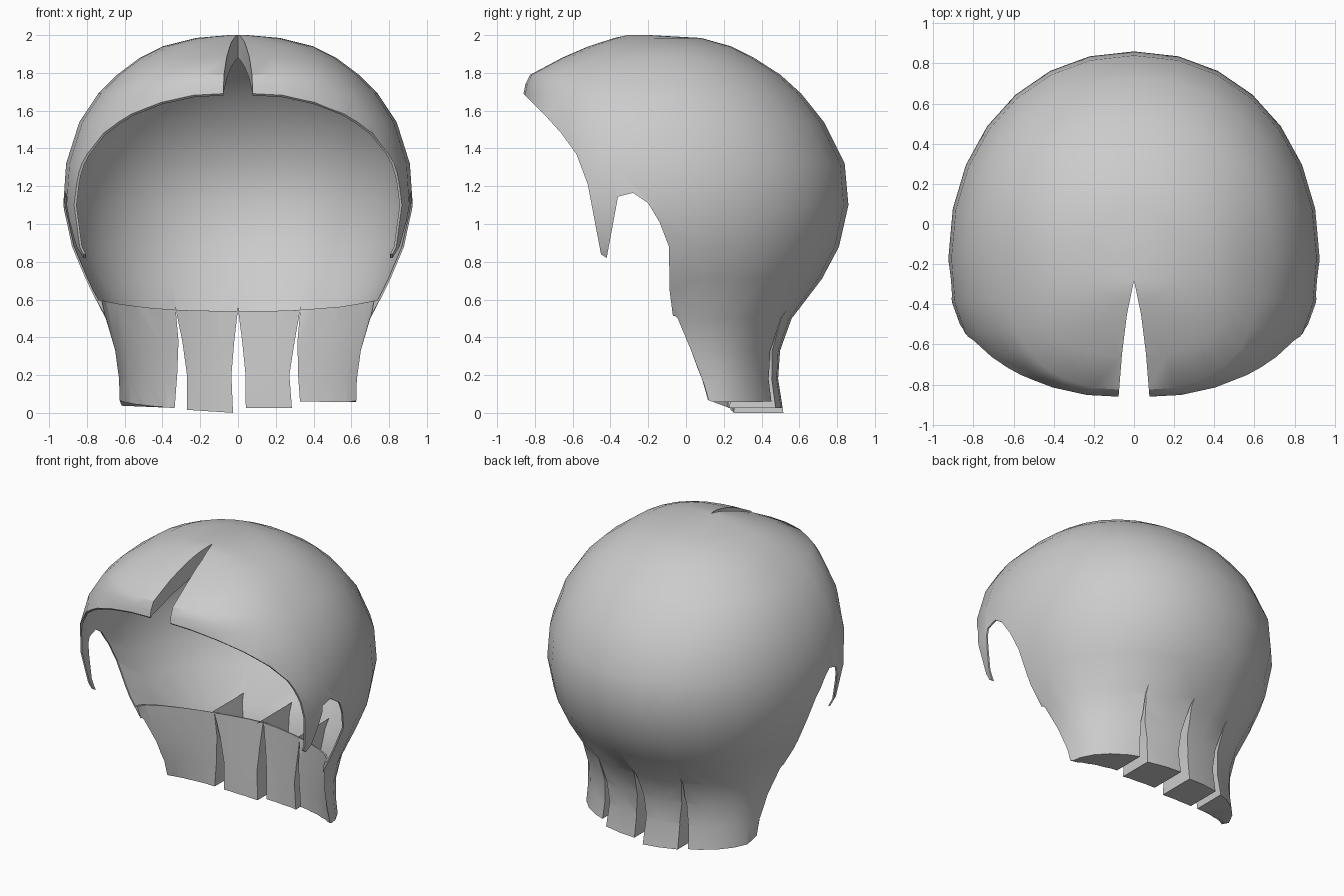
import bpy, bmesh, math

if "Cube" in bpy.data.objects:
    bpy.data.objects.remove(bpy.data.objects["Cube"])

hair_mat = bpy.data.materials.new("hair grey")
hair_mat.diffuse_color = (0.6, 0.6, 0.6, 1)
hair_mat.use_nodes = True
hair_mat.node_tree.nodes["Principled BSDF"].inputs["Base Color"].default_value = hair_mat.diffuse_color
T = 0.012  # sheet thickness


def new_object(name, bm):
    bmesh.ops.recalc_face_normals(bm, faces=bm.faces[:])
    mesh = bpy.data.meshes.new(name)
    bm.to_mesh(mesh)
    bm.free()
    obj = bpy.data.objects.new(name, mesh)
    bpy.context.collection.objects.link(obj)
    obj.data.materials.append(hair_mat)
    return obj


def loft(name, rings, sides=28):
    """Closed loft of rounded rings:
    z, half width, front y, widest y, back y, (back power, lift at the sides)."""
    bm = bmesh.new()
    loops = []
    for z, w, front, mid, back, *extra in rings:
        back_power, lift = extra if extra else (2.1, 0)
        loop = []
        for i in range(sides):
            a = 2 * math.pi * i / sides
            s, c = math.sin(a), math.cos(a)
            power = back_power if c > 0 else 2.6
            depth = (back - mid) if c > 0 else (mid - front)
            u = abs(s) ** (2 / power)
            x = w * math.copysign(u, s)
            y = mid + depth * math.copysign(abs(c) ** (2 / power), c)
            loop.append(bm.verts.new((x, y, z + lift * u ** 3)))
        loops.append(loop)
    for a, b in zip(loops, loops[1:]):
        for i in range(sides):
            j = (i + 1) % sides
            bm.faces.new((a[i], a[j], b[j], b[i]))
    bm.faces.new(loops[0])
    bm.faces.new(loops[-1])
    return new_object(name, bm)


def prism(name, points, axis, lo, hi):
    """Extrude a 2D outline along one axis."""
    def place(p, d):
        p = list(p)
        p.insert(axis, d)
        return p
    bm = bmesh.new()
    a = [bm.verts.new(place(p, lo)) for p in points]
    b = [bm.verts.new(place(p, hi)) for p in points]
    bm.faces.new(a)
    bm.faces.new(b)
    n = len(points)
    for i in range(n):
        j = (i + 1) % n
        bm.faces.new((a[i], a[j], b[j], b[i]))
    return new_object(name, bm)


def cut(target, cutter):
    mod = target.modifiers.new("cut", 'BOOLEAN')
    mod.operation = 'DIFFERENCE'
    mod.solver = 'EXACT'
    mod.object = cutter
    bpy.context.view_layer.objects.active = target
    bpy.ops.object.modifier_apply(modifier=mod.name)
    bpy.data.objects.remove(cutter, do_unlink=True)


def neck(g=0.0):
    """Column in front of the nape strands, grown by g."""
    return loft("neck_space", [
        (0.55 - g, 0.725 + g, -0.80, -0.08, 0.28 + g, 1.6, 0.06),
        (0.33, 0.665 + g, -0.75, -0.01, 0.27 + g, 1.7, 0),
        (0.18, 0.645 + g, -0.70, 0.05, 0.26 + g, 1.8, 0),
        (-0.10, 0.64 + g, -0.70, 0.15, 0.25 + g, 1.8, 0)])


def parting(g=0.0):
    """Wedge above the forehead, grown by g."""
    half = [(0.035, -0.45), (0.06, -0.65), (0.08, -0.9)]
    pts = [(0, -0.28 + 2 * g)] + [(-x - g, y) for x, y in half]
    pts += [(x + g, y) for x, y in reversed(half)]
    return prism("parting", pts, 2, 1.5, 2.2)


def strand_gap(apex, left, right, g=0.0):
    """Tapering gap between two strands, grown by g."""
    heights = (0.38, 0.2, -0.1)
    pts = [(apex, 0.55 + g)] + [(x - g, z) for x, z in zip(left, heights)]
    pts += [(x + g, z) for x, z in reversed(list(zip(right, heights)))]
    return prism("strand_gap", pts, 1, 0.0, 1.2)


# outer hair volume, crown to nape
outer = [
    (2.00, 0.05, -0.31, -0.25, -0.19),
    (1.985, 0.22, -0.38, -0.17, 0.08),
    (1.94, 0.40, -0.52, -0.16, 0.24),
    (1.88, 0.52, -0.66, -0.15, 0.36),
    (1.79, 0.64, -0.83, -0.15, 0.50),
    (1.74, 0.69, -0.855, -0.15, 0.555),
    (1.69, 0.74, -0.865, -0.15, 0.61),
    (1.54, 0.84, -0.88, -0.16, 0.73),
    (1.32, 0.91, -0.88, -0.17, 0.84),
    (1.10, 0.925, -0.87, -0.17, 0.86),
    (0.88, 0.885, -0.84, -0.16, 0.81),
    (0.71, 0.81, -0.74, -0.12, 0.72),
    (0.50, 0.70, -0.50, -0.02, 0.56),
    (0.33, 0.65, -0.40, 0.03, 0.50),
    (0.18, 0.63, -0.35, 0.08, 0.49),
    (-0.05, 0.63, -0.33, 0.12, 0.525)]
hair = loft("hair", outer)

# hollow interior, keeping sheets around the strands, gaps and parting
gaps = [(0.0, (-0.02, -0.035, -0.022), (0.022, 0.04, 0.042)),
        (0.33, (0.30, 0.272, 0.295), (0.315, 0.318, 0.34)),
        (-0.33, (-0.315, -0.322, -0.345), (-0.295, -0.27, -0.272))]
k = 1 - T
inner = [(1 + (z - 1) * k, w * k, f * k, m * k, b * k) for z, w, f, m, b in outer[:-1]]
inner.append((0.075, 0.615, -0.33, 0.11, 0.495))
hollow = loft("hollow", inner)
cut(hollow, neck(T))
for gap in gaps:
    cut(hollow, strand_gap(*gap, g=T))
parting_sleeve = parting(T)
cut(parting_sleeve, prism("sleeve_trim", [
    (-1.0, 1.645), (-0.86, 1.69), (-0.6, 1.785), (-0.33, 1.87), (0, 1.93),
    (0, 1.4), (-1.0, 1.4)], 0, -0.5, 0.5))
cut(hollow, parting_sleeve)
cut(hair, hollow)
cut(hair, neck())

# face opening, sideburns and ear notches
cut(hair, prism("face_opening", [
    (-1.3, 1.69), (-0.86, 1.69), (-0.75, 1.58), (-0.66, 1.48), (-0.58, 1.37),
    (-0.52, 1.21), (-0.45, 0.84), (-0.42, 0.82), (-0.36, 1.145), (-0.28, 1.165),
    (-0.20, 1.11), (-0.14, 1.01), (-0.09, 0.88), (-0.087, 0.65), (-0.065, 0.48),
    (0.11, 0.07), (0.22, 0.03), (0.22, -0.2), (-1.3, -0.2)], 0, -1.5, 1.5))

# open the parting and the gaps between the nape strands
cut(hair, parting())
for gap in gaps:
    cut(hair, strand_gap(*gap))

# uneven strand tips
cut(hair, prism("tip_trim", [
    (-0.9, -0.2), (-0.9, 0.05), (-0.31, 0.025), (-0.30, 0.018), (-0.02, 0.0),
    (0.02, 0.027), (0.30, 0.027), (0.31, 0.06), (0.9, 0.055), (0.9, -0.2)],
    1, -1.0, 1.2))

# smooth locks with crisp cut edges
bpy.ops.object.select_all(action='DESELECT')
hair.select_set(True)
bpy.context.view_layer.objects.active = hair
bpy.ops.object.shade_smooth_by_angle(angle=math.radians(35))
